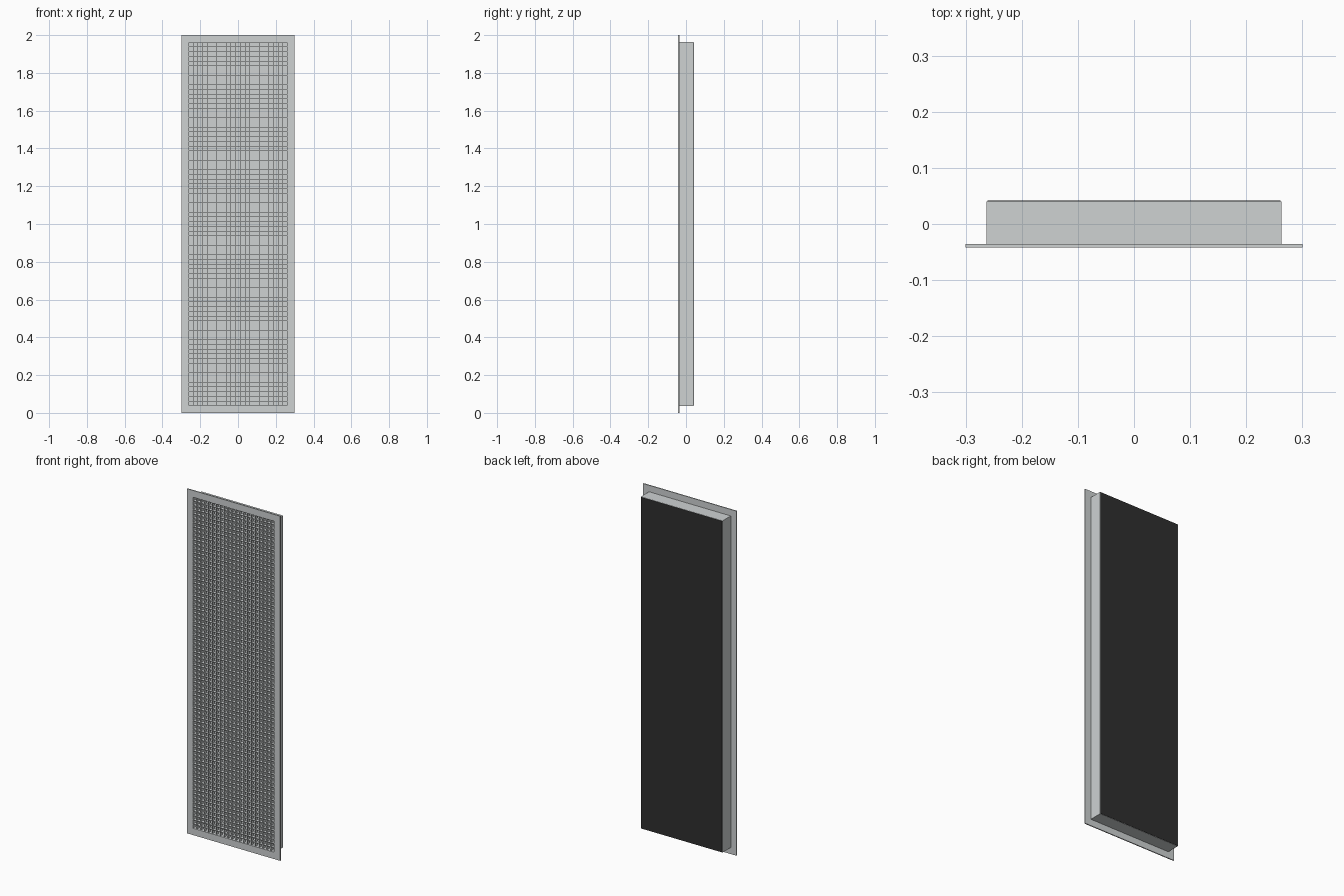
import bpy
import bmesh

default = bpy.data.objects.get("Cube")
if default:
    bpy.data.objects.remove(default, do_unlink=True)


def material(name, colour):
    mat = bpy.data.materials.new(name)
    mat.use_nodes = True
    mat.diffuse_color = (*colour, 1)
    mat.node_tree.nodes["Principled BSDF"].inputs["Base Color"].default_value = (*colour, 1)
    return mat


metal = material("grey metal", (0.62, 0.645, 0.65))
dark = material("dark backing", (0.029, 0.029, 0.029))


def finish(name, bm, mat):
    bmesh.ops.recalc_face_normals(bm, faces=bm.faces)
    mesh = bpy.data.meshes.new(name)
    bm.to_mesh(mesh)
    bm.free()
    mesh.materials.append(mat)
    obj = bpy.data.objects.new(name, mesh)
    bpy.context.collection.objects.link(obj)
    return obj


def add_box(bm, x, y, z):
    """Box spanning the given (low, high) ranges."""
    verts = bmesh.ops.create_cube(bm, size=1)["verts"]
    for v in verts:
        for i, (low, high) in enumerate((x, y, z)):
            v.co[i] = low if v.co[i] < 0 else high


def add_ring(bm, outer, inner, y):
    """Rectangular tube around the panel centre; outer and inner are half sizes."""
    loops = []
    for (hx, hz), depth in ((outer, y[0]), (outer, y[1]), (inner, y[1]), (inner, y[0])):
        loops.append([bm.verts.new((sx * hx, depth, MID + sz * hz))
                      for sx, sz in ((-1, -1), (1, -1), (1, 1), (-1, 1))])
    for a, b in zip(loops, loops[1:] + loops[:1]):
        for i in range(4):
            j = (i + 1) % 4
            bm.faces.new((a[i], a[j], b[j], b[i]))


MID = 1.0
HALF_X, HALF_Z = 0.2625, 0.9625   # collar half sizes
WALL = 0.002
FRONT, BACK = -0.0415, 0.0415
COLUMNS, ROWS = 21, 77
BLADE = 0.001                     # half thickness of a blade

# Front flange
bm = bmesh.new()
add_ring(bm, (0.3, MID), (HALF_X - WALL, HALF_Z - WALL), (FRONT, -0.0355))
finish("front_flange", bm, metal)

# Collar behind the flange, closed by a metal floor
bm = bmesh.new()
add_ring(bm, (HALF_X, HALF_Z), (HALF_X - WALL, HALF_Z - WALL), (-0.0355, 0.04))
finish("collar", bm, metal)

bm = bmesh.new()
add_box(bm, (-HALF_X + WALL, HALF_X - WALL), (0.038, 0.04), (MID - HALF_Z + WALL, MID + HALF_Z - WALL))
finish("collar_floor", bm, metal)

# Thin dark sheet on the back
bm = bmesh.new()
add_box(bm, (-0.261, 0.261), (0.04, BACK), (MID - 0.961, MID + 0.961))
finish("back_sheet", bm, dark)

# Grid of crossed blades
blade_y = (FRONT + 0.002, FRONT + 0.025)
bm = bmesh.new()
for i in range(1, COLUMNS):
    x = HALF_X * (2 * i / COLUMNS - 1)
    add_box(bm, (x - BLADE, x + BLADE), blade_y, (MID - HALF_Z + WALL, MID + HALF_Z - WALL))
finish("upright_blades", bm, metal)

bm = bmesh.new()
for i in range(1, ROWS):
    z = MID + HALF_Z * (2 * i / ROWS - 1)
    add_box(bm, (-HALF_X + WALL, HALF_X - WALL), blade_y, (z - BLADE, z + BLADE))
finish("level_blades", bm, metal)
